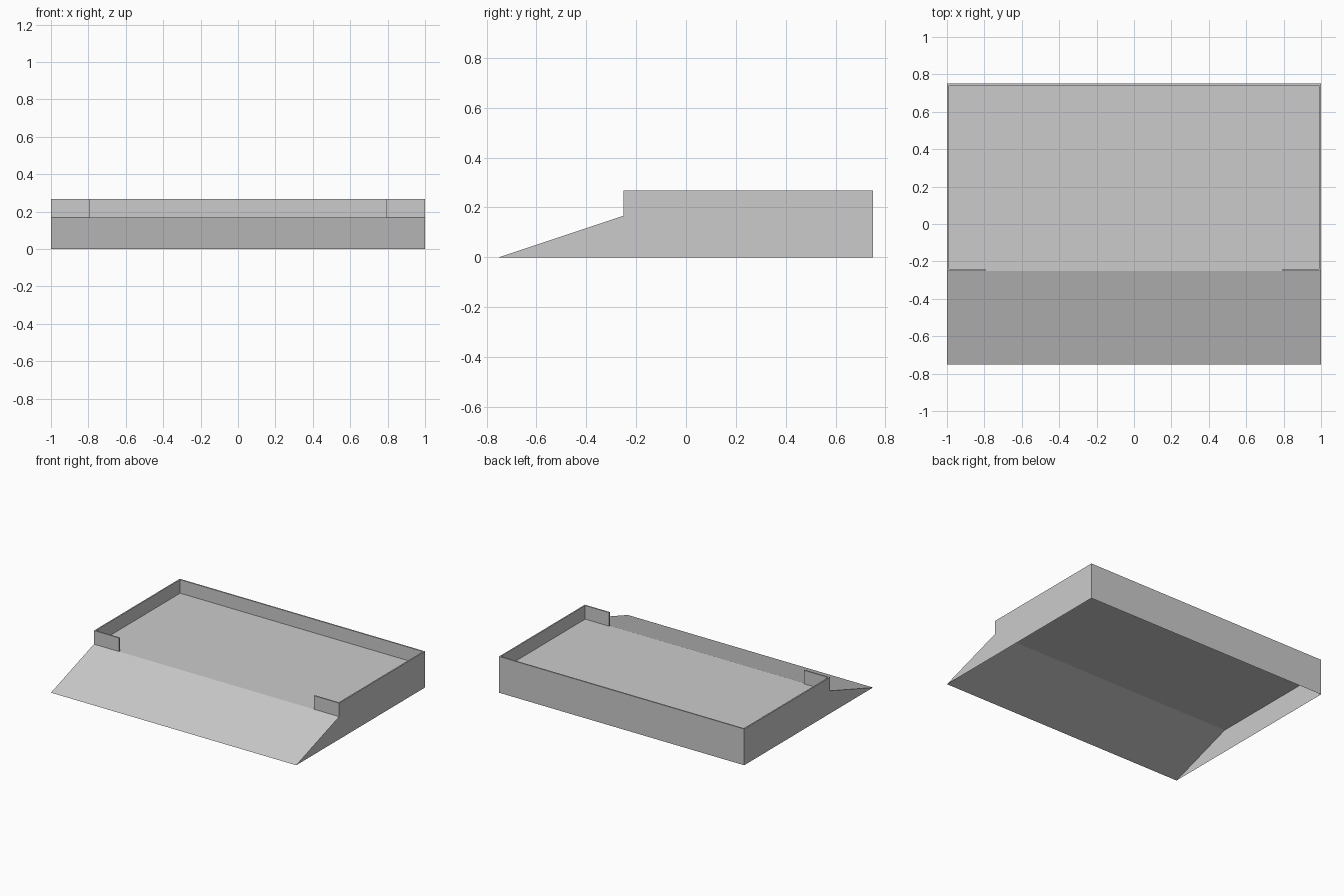
import bpy
import bmesh
from mathutils import Vector

cube = bpy.data.objects.get("Cube")
if cube:
    bpy.data.objects.remove(cube, do_unlink=True)

HALF_X, BACK, STEP, TOE = 1.0, 0.75, -0.25, -0.75
DECK_Z, TOP_Z = 0.167, 0.267
WALL, LIP_X = 0.01, 0.795

grey = bpy.data.materials.new("plain grey")
grey.use_nodes = True
colour = (0.6, 0.6, 0.6, 1)
grey.diffuse_color = colour
grey.node_tree.nodes["Principled BSDF"].inputs["Base Color"].default_value = colour


def extruded(name, outline, offset, unwanted=None):
    """Extrude a flat outline into a solid, then drop the faces not wanted."""
    bm = bmesh.new()
    face = bm.faces.new([bm.verts.new(p) for p in outline])
    if offset:
        geom = bmesh.ops.extrude_face_region(bm, geom=[face], use_keep_orig=True)["geom"]
        moved = [g for g in geom if isinstance(g, bmesh.types.BMVert)]
        bmesh.ops.translate(bm, verts=moved, vec=Vector(offset))
        bmesh.ops.recalc_face_normals(bm, faces=bm.faces)
    if unwanted:
        drop = [f for f in bm.faces if unwanted(f.calc_center_bounds(), f.normal)]
        bmesh.ops.delete(bm, geom=drop, context="FACES")
    mesh = bpy.data.meshes.new(name)
    bm.to_mesh(mesh)
    bm.free()
    mesh.materials.append(grey)
    obj = bpy.data.objects.new(name, mesh)
    bpy.context.collection.objects.link(obj)
    return obj


# Outer side walls, back wall and ramp: hollow, open below and above
profile = [(TOE, 0), (STEP, DECK_Z), (STEP, TOP_Z), (BACK, TOP_Z), (BACK, 0)]
extruded("ramp_shell", [(-HALF_X, y, z) for y, z in profile], (2 * HALF_X, 0, 0),
         lambda c, n: abs(n.z) > 0.99 or n.y < -0.99)

# Thin platform floor
extruded("deck", [(-HALF_X, STEP, DECK_Z), (HALF_X, STEP, DECK_Z),
                  (HALF_X, BACK, DECK_Z), (-HALF_X, BACK, DECK_Z)], None)

# Raised rim with two short front lips; its outer faces belong to the shell
inner = HALF_X - WALL
half = [(LIP_X, STEP), (HALF_X, STEP), (HALF_X, BACK)]
half_inner = [(inner, BACK - WALL), (inner, STEP + WALL), (LIP_X, STEP + WALL)]
mirror = lambda pts: [(-x, y) for x, y in reversed(pts)]
plan = half + mirror(half) + mirror(half_inner) + half_inner
extruded("rim", [(x, y, DECK_Z) for x, y in plan], (0, 0, TOP_Z - DECK_Z),
         lambda c, n: n.z < -0.99 or abs(c.x) > HALF_X - 0.001 or c.y > BACK - 0.001)
